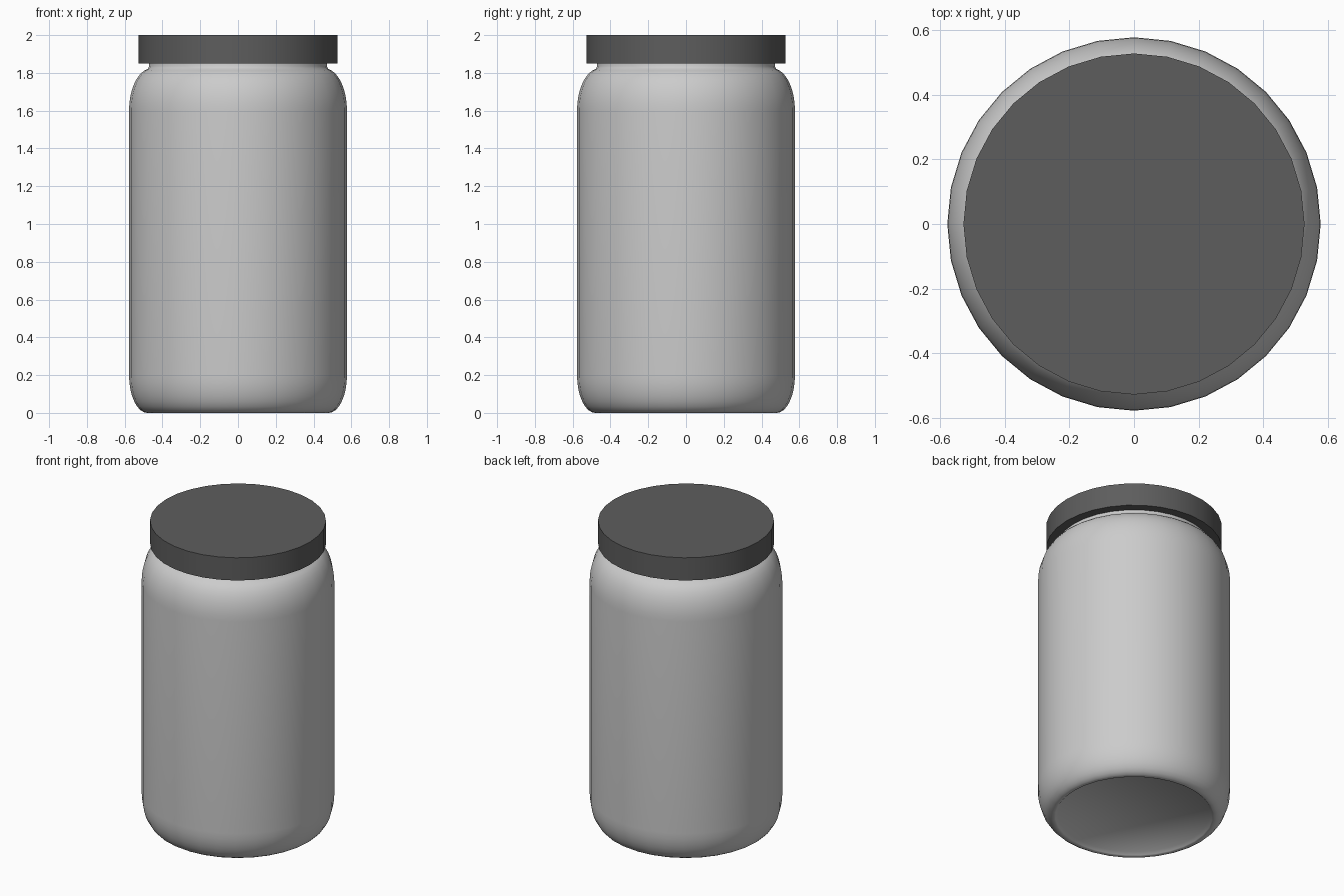
import bpy, bmesh, math

if "Cube" in bpy.data.objects:
    bpy.data.objects.remove(bpy.data.objects["Cube"])

SIDES = 32


def lathe(name, profile, angle):
    """Revolve an (r, z) profile about z, closing both ends with one n-gon."""
    bm = bmesh.new()
    rings = []
    for r, z in profile:
        rings.append([bm.verts.new((r * math.cos(math.tau * i / SIDES),
                                    r * math.sin(math.tau * i / SIDES), z))
                      for i in range(SIDES)])
    for a, b in zip(rings, rings[1:]):
        for i in range(SIDES):
            j = (i + 1) % SIDES
            bm.faces.new((a[i], a[j], b[j], b[i]))
    bm.faces.new(rings[0][::-1])
    bm.faces.new(rings[-1])
    mesh = bpy.data.meshes.new(name)
    bm.to_mesh(mesh)
    bm.free()
    obj = bpy.data.objects.new(name, mesh)
    bpy.context.collection.objects.link(obj)
    bpy.ops.object.select_all(action='DESELECT')
    obj.select_set(True)
    bpy.context.view_layer.objects.active = obj
    bpy.ops.object.shade_smooth_by_angle(angle=math.radians(angle))
    return obj


def arc(r, z, dr, dz, start, end, steps=8):
    """Elliptical arc of profile points around (r, z)."""
    return [(r + dr * math.cos(math.radians(start + (end - start) * k / steps)),
             z + dz * math.sin(math.radians(start + (end - start) * k / steps)))
            for k in range(steps + 1)]


# Jar body: shallow recessed base, rounded foot, straight wall, shoulder, neck
profile = [(0.455, 0.02), (0.47, 0.004)]
profile += arc(0.48, 0.2, 0.097, 0.2, -90, 0)
profile += arc(0.457, 1.6, 0.12, 0.225, 0, 80)
profile += [(0.47, 1.835), (0.47, 1.86), (0.47, 1.95)]
lathe("jar_body", profile, 60)

# Screw lid: plain dark disc overhanging the neck
lid = lathe("lid", [(0.527, 1.85), (0.527, 2.0)], 30)
dark = bpy.data.materials.new("dark_lid")
dark.diffuse_color = (0.11, 0.11, 0.11, 1)
dark.use_nodes = True
dark.node_tree.nodes["Principled BSDF"].inputs["Base Color"].default_value = dark.diffuse_color
lid.data.materials.append(dark)
